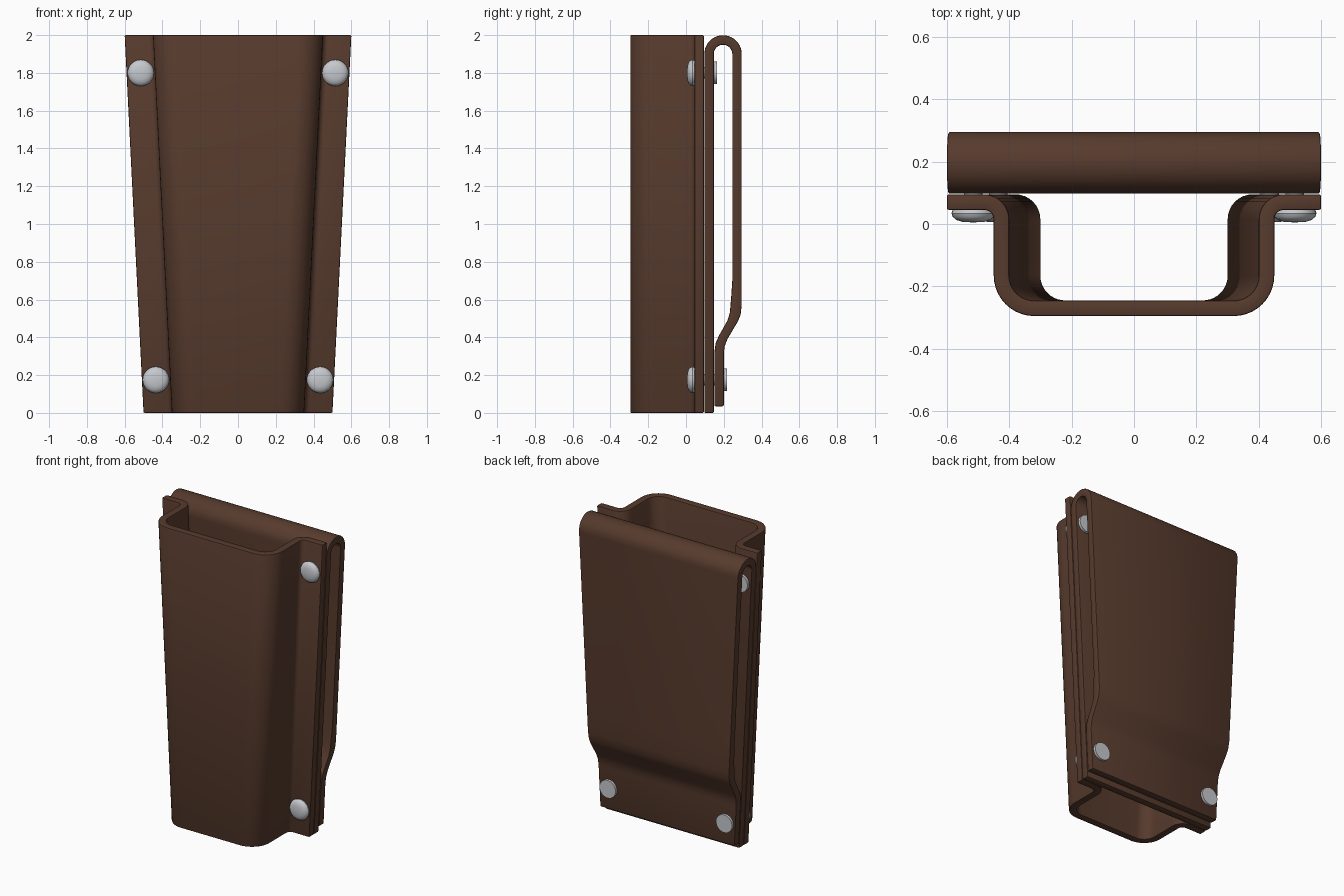
import bpy, bmesh, math
from mathutils import Vector

cube = bpy.data.objects.get("Cube")
if cube:
    bpy.data.objects.remove(cube)


def make_material(name, color, metallic, roughness):
    mat = bpy.data.materials.new(name)
    mat.use_nodes = True
    mat.diffuse_color = color
    shader = mat.node_tree.nodes["Principled BSDF"]
    shader.inputs["Base Color"].default_value = color
    shader.inputs["Metallic"].default_value = metallic
    shader.inputs["Roughness"].default_value = roughness
    return mat


leather = make_material("brown leather", (0.095, 0.043, 0.026, 1), 0, 0.6)
metal = make_material("silver metal", (0.56, 0.58, 0.61, 1), 0, 0.4)


def finish(name, bm, mat, bevel=0):
    bmesh.ops.recalc_face_normals(bm, faces=bm.faces)
    if bevel:
        sharp = [e for e in bm.edges if e.calc_face_angle(0) > math.radians(60)]
        bmesh.ops.bevel(bm, geom=sharp, offset=bevel, segments=2,
                        profile=0.5, affect='EDGES')
    mesh = bpy.data.meshes.new(name)
    bm.to_mesh(mesh)
    bm.free()
    mesh.materials.append(mat)
    obj = bpy.data.objects.new(name, mesh)
    bpy.context.collection.objects.link(obj)
    bpy.ops.object.select_all(action='DESELECT')
    obj.select_set(True)
    bpy.context.view_layer.objects.active = obj
    bpy.ops.object.shade_smooth_by_angle(angle=math.radians(35))
    return obj


def sheet(name, pairs, place):
    """Thick bent sheet: inner/outer profile pairs, extruded between two ends."""
    bm = bmesh.new()
    rings = []
    for inner, outer in pairs:
        rings.append([bm.verts.new(place(p, end))
                      for p, end in ((inner, 0), (outer, 0), (outer, 1), (inner, 1))])
    for a, b in zip(rings, rings[1:]):
        for i in range(4):
            j = (i + 1) % 4
            bm.faces.new((a[i], a[j], b[j], b[i]))
    bm.faces.new(rings[0])
    bm.faces.new(rings[-1])
    return finish(name, bm, leather, 0.006)


def arc(cx, cy, r_inner, r_outer, start, end, steps):
    """Concentric inner/outer arc points."""
    result = []
    for i in range(steps + 1):
        t = math.radians(start + (end - start) * i / steps)
        c, s = math.cos(t), math.sin(t)
        result.append(((cx + r_inner * c, cy + r_inner * s),
                       (cx + r_outer * c, cy + r_outer * s)))
    return result


# Front pocket: flanged channel that narrows toward the bottom
half = arc(0.32, -0.165, 0.08, 0.13, -90, 0, 10)
half += arc(0.48, 0.015, 0.08, 0.03, 180, 90, 8)
half.append(((0.6, 0.095), (0.6, 0.045)))
mirrored = [((-a[0], a[1]), (-b[0], b[1])) for a, b in reversed(half)]


def place_pocket(p, end):
    shift = 0 if end else math.copysign(0.1, p[0])
    return (p[0] - shift, p[1], 2 * end)


sheet("front_pocket", mirrored + half, place_pocket)

# Back panel folded over the top into a belt loop
strap = [((0.147, 0), (0.097, 0))]
strap += arc(0.196, 1.9, 0.049, 0.099, 180, 0, 20)
strap += [((0.245, 0.70), (0.295, 0.70)),
          ((0.239, 0.61), (0.295, 0.57)),
          ((0.232, 0.53), (0.289, 0.52)),
          ((0.220, 0.49), (0.275, 0.485)),
          ((0.175, 0.41), (0.219, 0.39)),
          ((0.157, 0.37), (0.204, 0.35)),
          ((0.150, 0.32), (0.200, 0.31)),
          ((0.150, 0.035), (0.200, 0.035))]


def place_strap(p, end):
    width = 0.5 + 0.05 * p[1]
    return (width if end else -width, p[0], p[1])


sheet("belt_loop", strap, place_strap)


# Rivets: domed head, shank and flat back disc in one lathed shape
def rivet(name, x, z, back, disc):
    profile = [(0, 0.005), (0.035, 0.007), (0.055, 0.013), (0.066, 0.023),
               (0.07, 0.034), (0.066, 0.046), (0.03, 0.046), (0.03, back),
               (0.06, back), (0.06, back + disc), (0, back + disc)]
    bm = bmesh.new()
    verts = [bm.verts.new((x + r, y, z)) for r, y in profile]
    edges = [bm.edges.new(pair) for pair in zip(verts, verts[1:])]
    bmesh.ops.spin(bm, geom=verts + edges, cent=(x, 0, z), axis=(0, 1, 0),
                   angle=math.tau, steps=28, use_duplicate=False)
    bmesh.ops.remove_doubles(bm, verts=bm.verts, dist=0.0005)
    finish(name, bm, metal)


for side, sign in (("left", 1), ("right", -1)):
    rivet("upper_rivet_" + side, sign * 0.515, 1.8, 0.145, 0.02)
    rivet("lower_rivet_" + side, sign * 0.435, 0.175, 0.198, 0.018)
